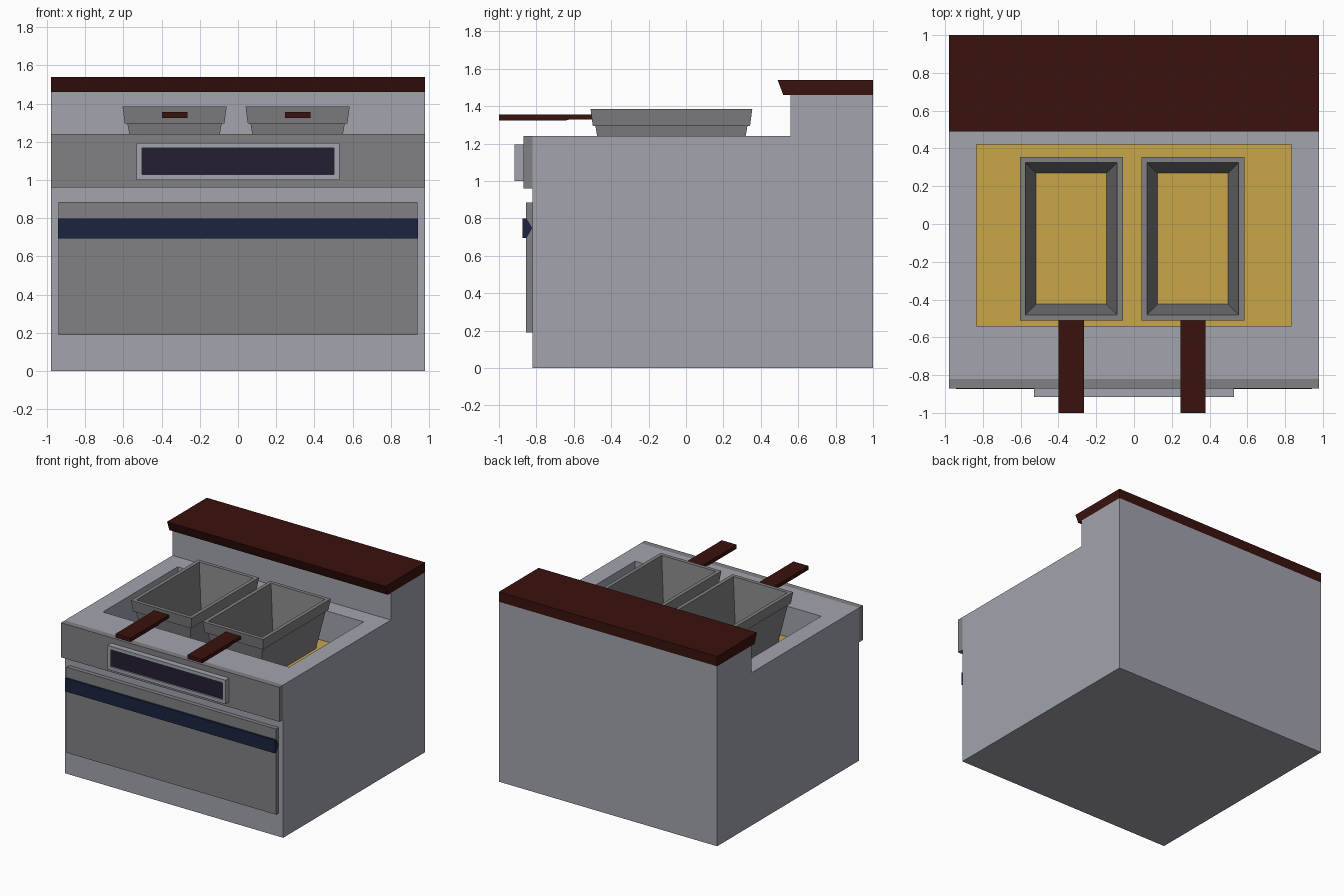
import bpy, bmesh

if "Cube" in bpy.data.objects:
    bpy.data.objects.remove(bpy.data.objects["Cube"])


def material(name, rgb):
    m = bpy.data.materials.new(name)
    m.diffuse_color = (*rgb, 1)
    m.use_nodes = True
    m.node_tree.nodes["Principled BSDF"].inputs["Base Color"].default_value = m.diffuse_color
    return m


STEEL = material("light_steel", (0.36, 0.37, 0.42))
GREY = material("dark_steel", (0.22, 0.22, 0.23))
MAROON = material("maroon", (0.042, 0.006, 0.004))
NAVY = material("navy", (0.01, 0.018, 0.05))
GLASS = material("dark_glass", (0.018, 0.013, 0.032))
OIL = material("oil", (0.58, 0.38, 0.07))


def finish(name, bm, *mats):
    bmesh.ops.recalc_face_normals(bm, faces=bm.faces)
    me = bpy.data.meshes.new(name)
    bm.to_mesh(me)
    bm.free()
    for m in mats:
        me.materials.append(m)
    ob = bpy.data.objects.new(name, me)
    bpy.context.collection.objects.link(ob)
    return ob


def extrude_x(bm, profile, x0, x1):
    """Solid from a (y, z) profile swept between two x values."""
    face = bm.faces.new([bm.verts.new((x0, y, z)) for y, z in profile])
    out = bmesh.ops.extrude_face_region(bm, geom=[face])
    verts = [g for g in out["geom"] if isinstance(g, bmesh.types.BMVert)]
    bmesh.ops.translate(bm, verts=verts, vec=(x1 - x0, 0, 0))
    bmesh.ops.recalc_face_normals(bm, faces=bm.faces)


def bar(name, profile, x0, x1, mat):
    bm = bmesh.new()
    extrude_x(bm, profile, x0, x1)
    return finish(name, bm, mat)


def rect(y0, y1, z0, z1):
    return [(y0, z0), (y1, z0), (y1, z1), (y0, z1)]


# Cabinet with raised back, and the well cut into its top
cabinet = bar("cabinet", [(-0.82, 0), (1, 0), (1, 1.46), (0.56, 1.46),
                          (0.56, 1.24), (-0.82, 1.24)], -0.98, 0.98, STEEL)
cutter = bar("well_cutter", rect(-0.54, 0.42, 0.9, 1.4), -0.835, 0.835, STEEL)
cutter.hide_render = True
cutter.hide_set(True)
cut = cabinet.modifiers.new("well", "BOOLEAN")
cut.object = cutter
cut.solver = "EXACT"

# Oil filling the bottom of the well
bar("oil", rect(-0.54, 0.42, 0.9, 0.99), -0.835, 0.835, OIL)

# Back shelf with slanted front edge
bar("back_shelf", [(0.52, 1.46), (1, 1.46), (1, 1.54), (0.49, 1.54)], -0.98, 0.98, MAROON)

# Front fascia, door and door handle
bar("front_fascia", rect(-0.87, -0.82, 0.96, 1.24), -0.98, 0.98, GREY)
bar("door", rect(-0.855, -0.82, 0.19, 0.885), -0.94, 0.94, GREY)
bar("door_handle", [(-0.873, 0.695), (-0.852, 0.695), (-0.822, 0.748),
                    (-0.852, 0.8), (-0.873, 0.8)], -0.942, 0.942, NAVY)

# Control panel with recessed dark display
bm = bmesh.new()
extrude_x(bm, rect(-0.917, -0.87, 1.0, 1.195), -0.53, 0.53)
front = min(bm.faces, key=lambda f: f.calc_center_median().y)
bmesh.ops.inset_region(bm, faces=[front], thickness=0.04)
out = bmesh.ops.extrude_face_region(bm, geom=[front])
display = next(g for g in out["geom"] if isinstance(g, bmesh.types.BMFace))
bmesh.ops.translate(bm, verts=display.verts, vec=(0, 0.012, 0))
display.material_index = 1
if front.is_valid:
    bmesh.ops.delete(bm, geom=[front], context="FACES_ONLY")
finish("control_panel", bm, STEEL, GLASS)

# Baskets: inward offset and height of each rectangular ring, outside to inside
RINGS = [(0.083, 0.96), (0.026, 1.295), (0.012, 1.295),
         (0, 1.385), (0.03, 1.385), (0.09, 0.96)]
for side, cx in (("left", -0.332), ("right", 0.312)):
    bm = bmesh.new()
    loops = []
    for o, z in RINGS:
        hx, hy = 0.2725 - o, 0.4325 - o
        loops.append([bm.verts.new((cx + sx * hx, -0.078 + sy * hy, z))
                      for sx, sy in ((-1, -1), (1, -1), (1, 1), (-1, 1))])
    for a, b in zip(loops, loops[1:] + loops[:1]):
        for i in range(4):
            j = (i + 1) % 4
            bm.faces.new((a[i], a[j], b[j], b[i]))
    finish(side + "_basket", bm, GREY)
    # Flat handle, a little thicker at the grip
    bar(side + "_basket_handle",
        [(-1, 1.324), (-0.64, 1.324), (-0.62, 1.33), (-0.5, 1.33),
         (-0.5, 1.356), (-1, 1.356)], cx - 0.067, cx + 0.067, MAROON)
